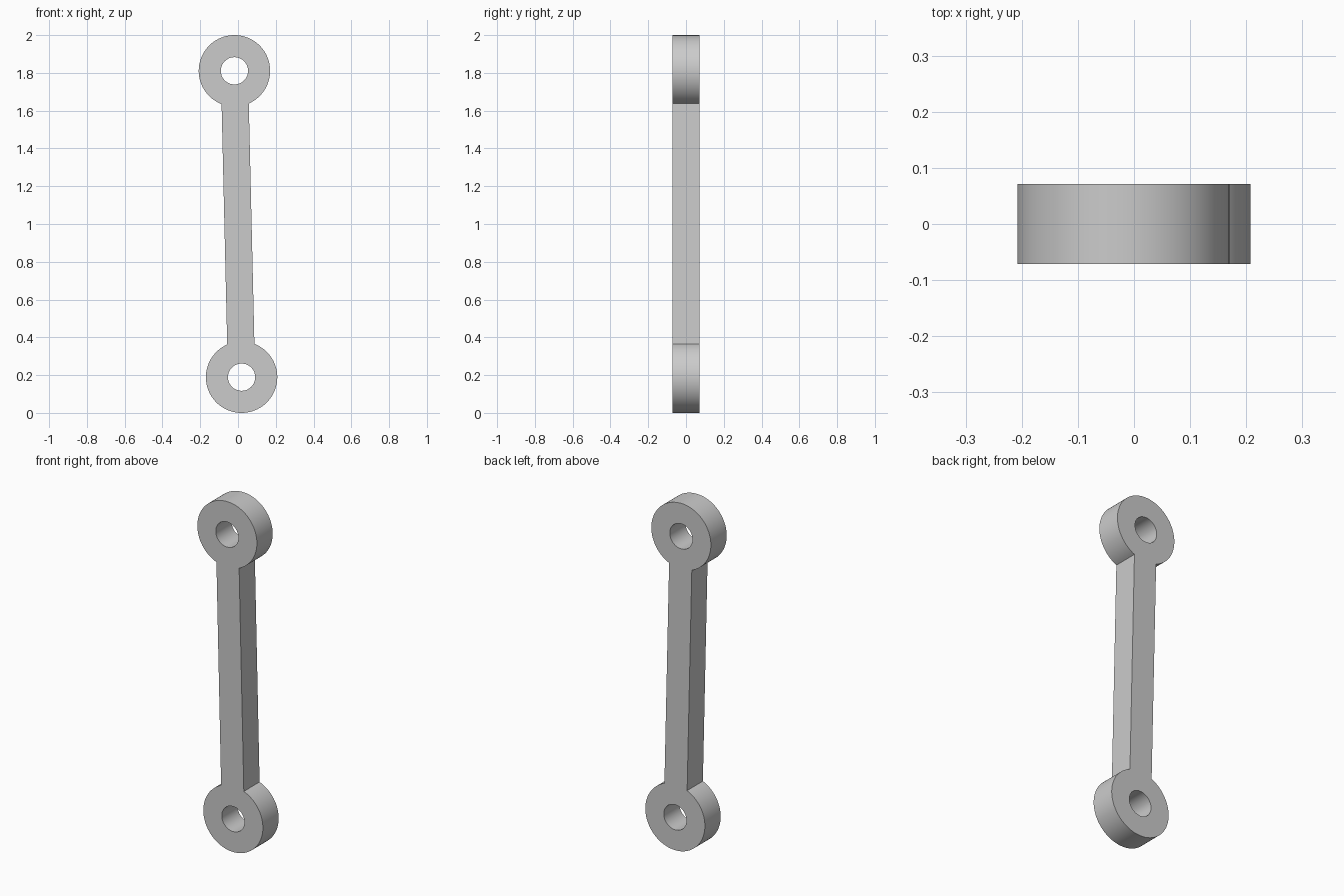
import bpy
import bmesh
import math
from mathutils import Vector

cube = bpy.data.objects.get("Cube")
if cube:
    bpy.data.objects.remove(cube)

OUTER, HOLE, BAR_HALF, DEPTH = 0.189, 0.072, 0.072, 0.143
TOP = Vector((-0.019, 0, 1.811))
BOTTOM = Vector((0.019, 0, 0.189))
RING_STEPS, NECK_STEPS = 80, 12

grey = bpy.data.materials.new("light_grey")
grey.use_nodes = True
grey.diffuse_color = (0.6, 0.6, 0.6, 1)
grey.node_tree.nodes["Principled BSDF"].inputs["Base Color"].default_value = grey.diffuse_color

bm = bmesh.new()


def arc(center, radius, start, end, steps):
    """Evenly spaced vertices along an arc in the XZ plane."""
    verts = []
    for i in range(steps + 1):
        a = start + (end - start) * i / steps
        verts.append(bm.verts.new(center + radius * Vector((math.cos(a), 0, math.sin(a)))))
    return verts


def eye(center, toward):
    """Flat ring with a neck facing the other eye; returns the two neck corners."""
    d = toward - center
    heading = math.atan2(d.z, d.x)
    neck = math.asin(BAR_HALF / OUTER)
    start, end = heading + neck, heading + math.tau - neck
    outer = arc(center, OUTER, start, end, RING_STEPS)
    inner = arc(center, HOLE, start, end, RING_STEPS)
    for i in range(RING_STEPS):
        bm.faces.new((outer[i], outer[i + 1], inner[i + 1], inner[i]))
    # Close the ring across the neck
    gap = arc(center, HOLE, heading - neck, heading + neck, NECK_STEPS)
    bm.faces.new([outer[-1], outer[0]] + gap[::-1])
    return outer[0], outer[-1]


# Two eyes joined by a straight bar
a, b = eye(TOP, BOTTOM)
c, d = eye(BOTTOM, TOP)
bm.faces.new((a, b, c, d))
bmesh.ops.remove_doubles(bm, verts=bm.verts[:], dist=0.00001)

# Thicken the flat outline
bmesh.ops.translate(bm, verts=bm.verts[:], vec=(0, -DEPTH / 2, 0))
solid = bmesh.ops.extrude_face_region(bm, geom=bm.faces[:], use_keep_orig=True)
moved = [g for g in solid["geom"] if isinstance(g, bmesh.types.BMVert)]
bmesh.ops.translate(bm, verts=moved, vec=(0, DEPTH, 0))
bmesh.ops.recalc_face_normals(bm, faces=bm.faces[:])

mesh = bpy.data.meshes.new("connecting_link")
bm.to_mesh(mesh)
bm.free()
mesh.materials.append(grey)
link = bpy.data.objects.new("connecting_link", mesh)
bpy.context.collection.objects.link(link)

bpy.ops.object.select_all(action="DESELECT")
link.select_set(True)
bpy.context.view_layer.objects.active = link
bpy.ops.object.shade_smooth_by_angle(angle=math.radians(30))
